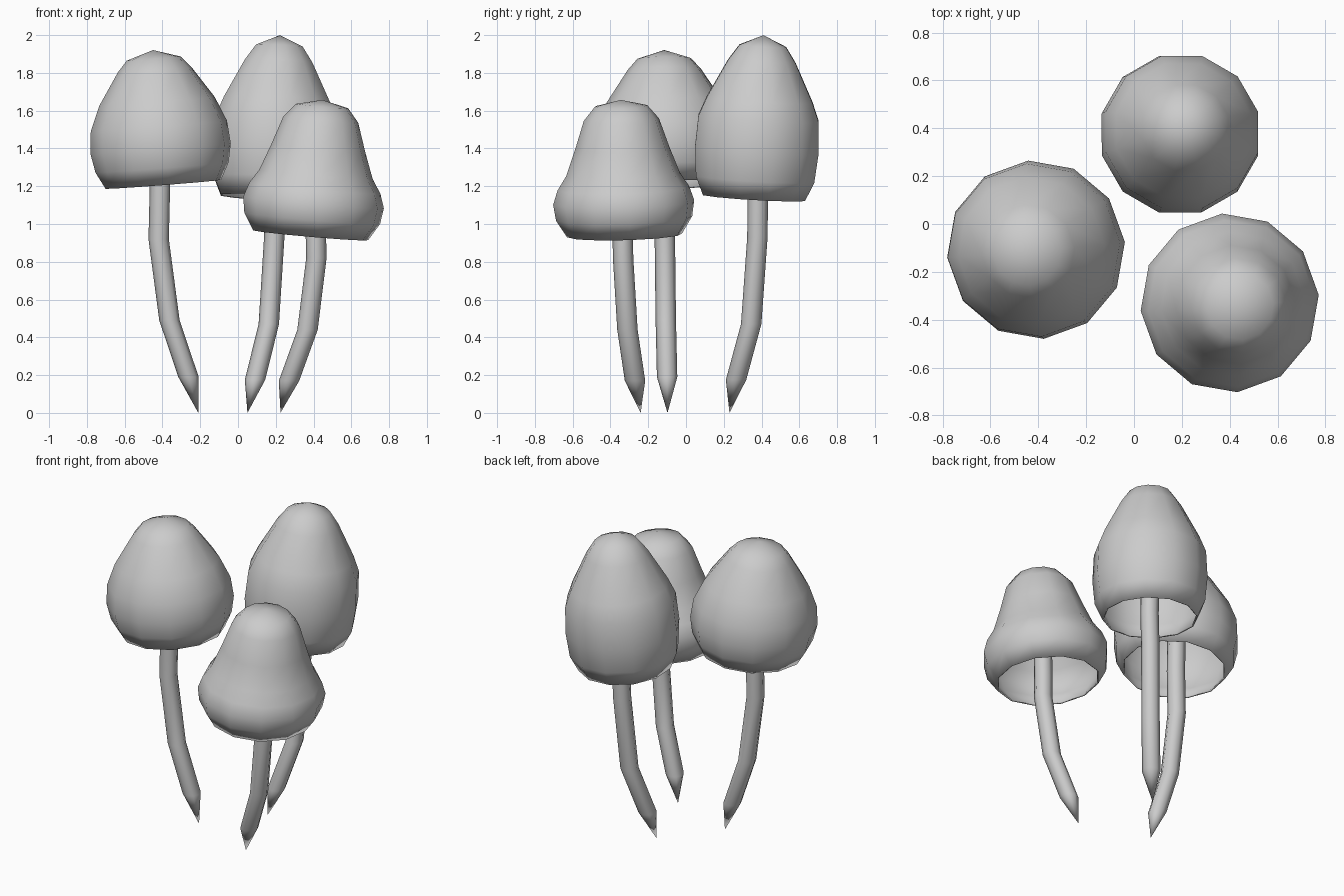
import bpy, bmesh, math
from mathutils import Vector

if "Cube" in bpy.data.objects:
    bpy.data.objects.remove(bpy.data.objects["Cube"])


def make_object(name, bm, angle):
    bmesh.ops.recalc_face_normals(bm, faces=bm.faces)
    mesh = bpy.data.meshes.new(name)
    bm.to_mesh(mesh)
    bm.free()
    ob = bpy.data.objects.new(name, mesh)
    bpy.context.collection.objects.link(ob)
    bpy.ops.object.select_all(action='DESELECT')
    ob.select_set(True)
    bpy.context.view_layer.objects.active = ob
    bpy.ops.object.shade_smooth_by_angle(angle=math.radians(angle))
    return ob


def bridge(bm, a, b):
    n = len(a)
    for i in range(n):
        bm.faces.new((a[i], a[(i + 1) % n], b[(i + 1) % n], b[i]))


def fan(bm, ring, tip):
    n = len(ring)
    for i in range(n):
        bm.faces.new((ring[i], ring[(i + 1) % n], tip))


def ring(bm, centre, r, sides, phase=0.0):
    return [bm.verts.new((centre[0] + r * math.cos(phase + math.tau * i / sides),
                          centre[1] + r * math.sin(phase + math.tau * i / sides),
                          centre[2])) for i in range(sides)]


# Hollow cap: lathed 12-sided profile (radius, height), tilted so its axis meets the peak
def make_cap(name, base, peak, phase, profile):
    bm = bmesh.new()
    rings = [ring(bm, (0, 0, h), r, 12, math.radians(phase)) for r, h in profile[:-1]]
    for a, b in zip(rings, rings[1:]):
        bridge(bm, a, b)
    fan(bm, rings[-1], bm.verts.new((0, 0, profile[-1][1])))
    axis = Vector(peak) - Vector(base)
    rot = Vector((0, 0, 1)).rotation_difference(axis)
    for v in bm.verts:
        v.co = rot @ v.co + Vector(base)
    ob = make_object(name, bm, 60)
    mod = ob.modifiers.new("shell", 'SOLIDIFY')
    mod.thickness = 0.01
    mod.offset = -1


# Bent stem ending in a point at the ground
def make_stem(name, path, r=0.054):
    bm = bmesh.new()
    rings = [ring(bm, p, r, 8) for p in path[1:]]
    fan(bm, rings[0], bm.verts.new(path[0]))
    for a, b in zip(rings, rings[1:]):
        bridge(bm, a, b)
    bm.faces.new(rings[-1])
    make_object(name, bm, 60)


# Left mushroom
make_cap("left_cap", (-0.395, -0.105, 1.21), (-0.45, -0.115, 1.92), 5,
         [(.308, 0), (.355, .09), (.374, .19), (.363, .31), (.308, .44),
          (.195, .61), (.143, .668), (0, .713)])
make_stem("left_stem", [(-.21, -.098, 0), (-.262, -.10, .19), (-.363, -.107, .49),
                        (-.42, -.112, .92), (-.413, -.11, 1.21), (-.42, -.11, 1.6)])

# Back mushroom, tallest
make_cap("back_cap", (0.18, 0.36, 1.14), (0.222, 0.41, 2.0), 15,
         [(.28, 0), (.325, .1), (.339, .25), (.33, .42), (.29, .52),
          (.185, .723), (.128, .805), (0, .862)])
make_stem("back_stem", [(.05, .23, 0), (.09, .265, .175), (.163, .345, .47),
                        (.192, .378, .93), (.2, .38, 1.15), (.2, .39, 1.6)])

# Front mushroom, lowest
make_cap("front_cap", (0.385, -0.325, 0.94), (0.447, -0.345, 1.655), 5,
         [(.306, 0), (.362, .09), (.375, .175), (.35, .25), (.302, .325),
          (.25, .465), (.2, .615), (.14, .687), (0, .72)])
make_stem("front_stem", [(.225, -.24, 0), (.27, -.27, .17), (.368, -.31, .44),
                         (.415, -.333, .82), (.412, -.335, .95), (.42, -.335, 1.35)])
